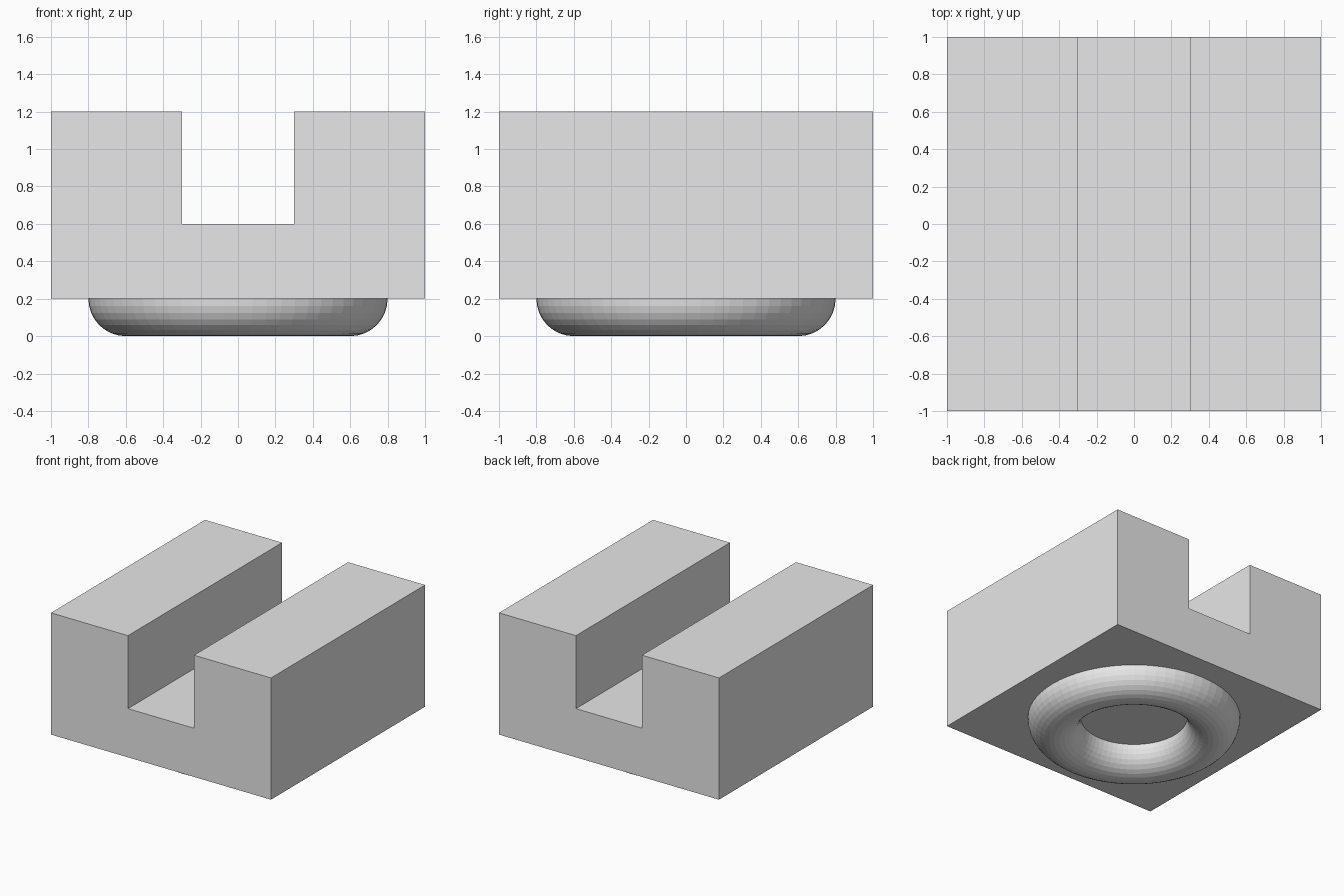
import bpy
import bmesh

if "Cube" in bpy.data.objects:
    bpy.data.objects.remove(bpy.data.objects["Cube"])

grey = bpy.data.materials.new("light grey")
grey.diffuse_color = (0.8, 0.8, 0.8, 1.0)
grey.use_nodes = True
grey.node_tree.nodes["Principled BSDF"].inputs["Base Color"].default_value = grey.diffuse_color

# Slotted block: U profile extruded front to back
profile = [(-1, 0.2), (1, 0.2), (1, 1.2), (0.3, 1.2),
           (0.3, 0.6), (-0.3, 0.6), (-0.3, 1.2), (-1, 1.2)]
bm = bmesh.new()
face = bm.faces.new([bm.verts.new((x, -1, z)) for x, z in profile])
ext = bmesh.ops.extrude_face_region(bm, geom=[face])
moved = [g for g in ext["geom"] if isinstance(g, bmesh.types.BMVert)]
bmesh.ops.translate(bm, verts=moved, vec=(0, 2, 0))
bmesh.ops.recalc_face_normals(bm, faces=bm.faces)
mesh = bpy.data.meshes.new("slotted_block")
bm.to_mesh(mesh)
bm.free()
mesh.materials.append(grey)
block = bpy.data.objects.new("slotted_block", mesh)
bpy.context.collection.objects.link(block)

# Ring foot: torus half sunk into the underside
bpy.ops.mesh.primitive_torus_add(major_radius=0.6, minor_radius=0.2,
                                 major_segments=64, minor_segments=32,
                                 location=(0, 0, 0.2))
ring = bpy.context.object
ring.name = "ring_foot"
ring.data.materials.append(grey)
